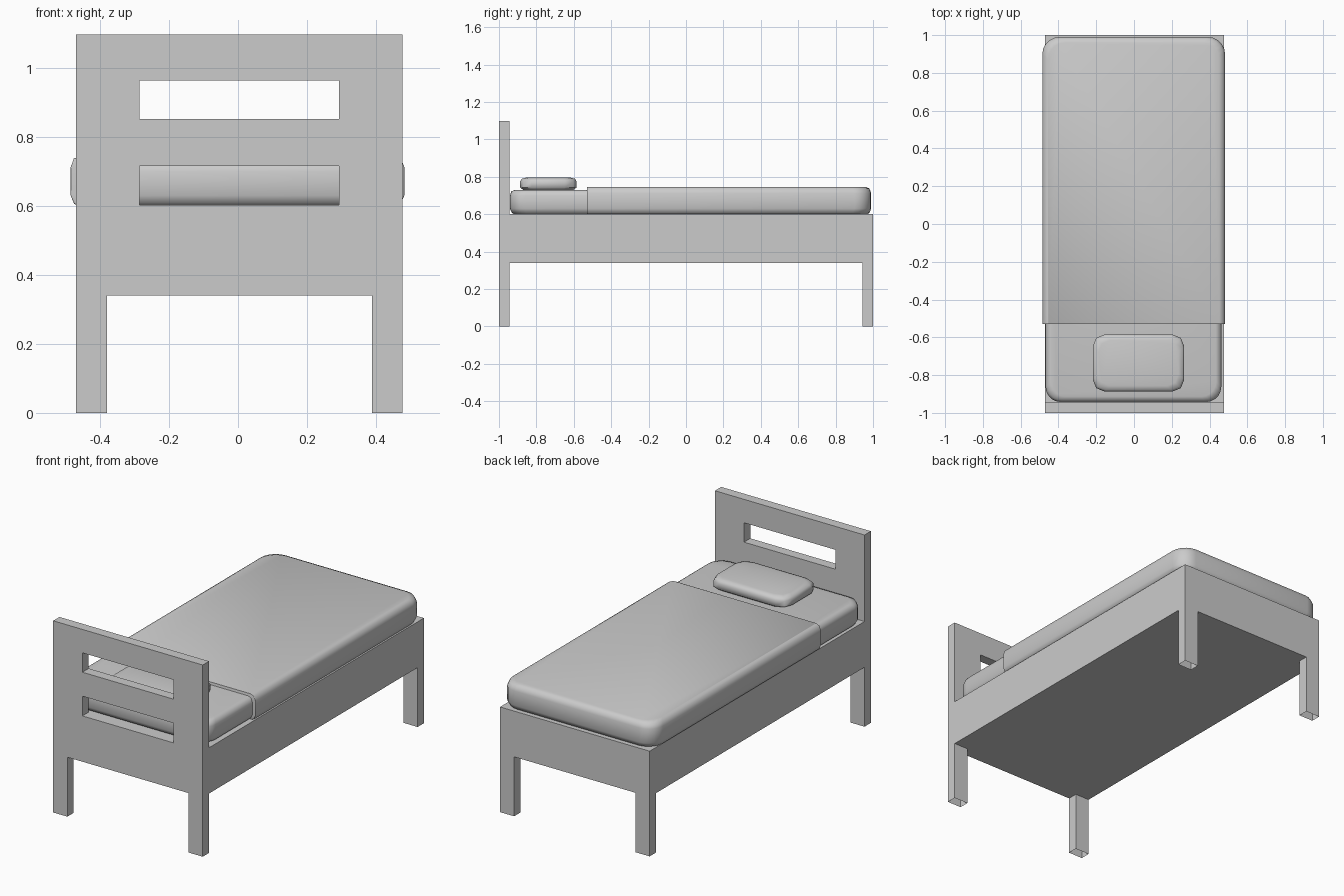
import bpy, bmesh, math

if "Cube" in bpy.data.objects:
    bpy.data.objects.remove(bpy.data.objects["Cube"])


def finish(bm, name, smooth=None):
    bmesh.ops.recalc_face_normals(bm, faces=bm.faces)
    me = bpy.data.meshes.new(name)
    bm.to_mesh(me)
    bm.free()
    ob = bpy.data.objects.new(name, me)
    bpy.context.collection.objects.link(ob)
    bpy.ops.object.select_all(action='DESELECT')
    bpy.context.view_layer.objects.active = ob
    ob.select_set(True)
    if smooth:
        bpy.ops.object.shade_smooth_by_angle(angle=math.radians(smooth))
    return ob


def box(name, x0, x1, y0, y1, z0, z1):
    bm = bmesh.new()
    bmesh.ops.create_cube(bm, size=1)
    for v in bm.verts:
        v.co = ((x0 + x1) / 2 + v.co.x * (x1 - x0),
                (y0 + y1) / 2 + v.co.y * (y1 - y0),
                (z0 + z1) / 2 + v.co.z * (z1 - z0))
    return finish(bm, name)


def slab(name, x0, x1, y0, y1, r_front, r_back, rings, segs, front_inset=1.0, smooth=60):
    """Cushion: rounded-rectangle rings given as (z, inset), capped at both ends."""
    bm = bmesh.new()
    loops = []
    for z, d in rings:
        a, b, c, e = x0 + d, x1 - d, y0 + d * front_inset, y1 - d
        loop = []
        for k, (cx, cy, r) in enumerate(((b, e, r_back), (a, e, r_back),
                                         (a, c, r_front), (b, c, r_front))):
            sx, sy = (1, -1, -1, 1)[k], (1, 1, -1, -1)[k]
            for i in range(segs + 1):
                t = math.pi / 2 * (k + i / segs)
                loop.append(bm.verts.new((cx - sx * r + r * math.cos(t),
                                          cy - sy * r + r * math.sin(t), z)))
        loops.append(loop)
    n = len(loops[0])
    for lo, hi in zip(loops, loops[1:]):
        for i in range(n):
            j = (i + 1) % n
            bm.faces.new((lo[i], lo[j], hi[j], hi[i]))
    bm.faces.new(loops[0][::-1])
    bm.faces.new(loops[-1])
    return finish(bm, name, smooth)


# Bed frame: side profile with headboard, rail and legs, extruded across
profile = [(-1, 0), (-.943, 0), (-.943, .34), (.943, .34), (.943, 0),
           (1, 0), (1, .602), (-.943, .602), (-.943, 1.097), (-1, 1.097)]
bm = bmesh.new()
face = bm.faces.new([bm.verts.new((-.47, y, z)) for y, z in profile])
ext = bmesh.ops.extrude_face_region(bm, geom=[face])
bmesh.ops.translate(bm, vec=(.947, 0, 0),
                    verts=[g for g in ext['geom'] if isinstance(g, bmesh.types.BMVert)])
frame = finish(bm, "bed_frame")

# Openings: gap between the legs and two headboard slots
cutters = [box("leg_gap_cutter", -.38, .388, -1.2, 1.2, -.2, .34),
           box("upper_slot_cutter", -.285, .293, -1.2, -.9, .852, .963),
           box("lower_slot_cutter", -.285, .293, -1.2, -.9, .602, .715)]
bpy.context.view_layer.objects.active = frame
for cutter in cutters:
    cutter.hide_render = True
    mod = frame.modifiers.new("cut", 'BOOLEAN')
    mod.operation = 'DIFFERENCE'
    mod.solver = 'EXACT'
    mod.object = cutter
    bpy.ops.object.modifier_apply(modifier=mod.name)
    bpy.data.objects.remove(cutter)

# Leg ends are open underneath
bm = bmesh.new()
bm.from_mesh(frame.data)
feet = [f for f in bm.faces if all(abs(v.co.z) < 1e-4 for v in f.verts)]
bmesh.ops.delete(bm, geom=feet, context='FACES')
bm.to_mesh(frame.data)
bm.free()

# Mattress
slab("mattress", -.468, .462, -.942, .972, .08, .08,
     [(.6, .025), (.608, .01), (.63, 0), (.70, 0), (.722, .008), (.73, .028)], 5)

# Blanket: square cut at the front, rounded at the foot end
slab("blanket", -.485, .482, -.53, .99, .004, .09,
     [(.6, .025), (.606, .01), (.63, 0), (.712, 0), (.737, .009), (.746, .03)], 5,
     front_inset=0)

# Pillow with cut corners
slab("pillow", -.218, .266, -.887, -.585, .062, .062,
     [(.728, .02), (.742, 0), (.775, 0), (.789, .008), (.795, .03)], 2)
